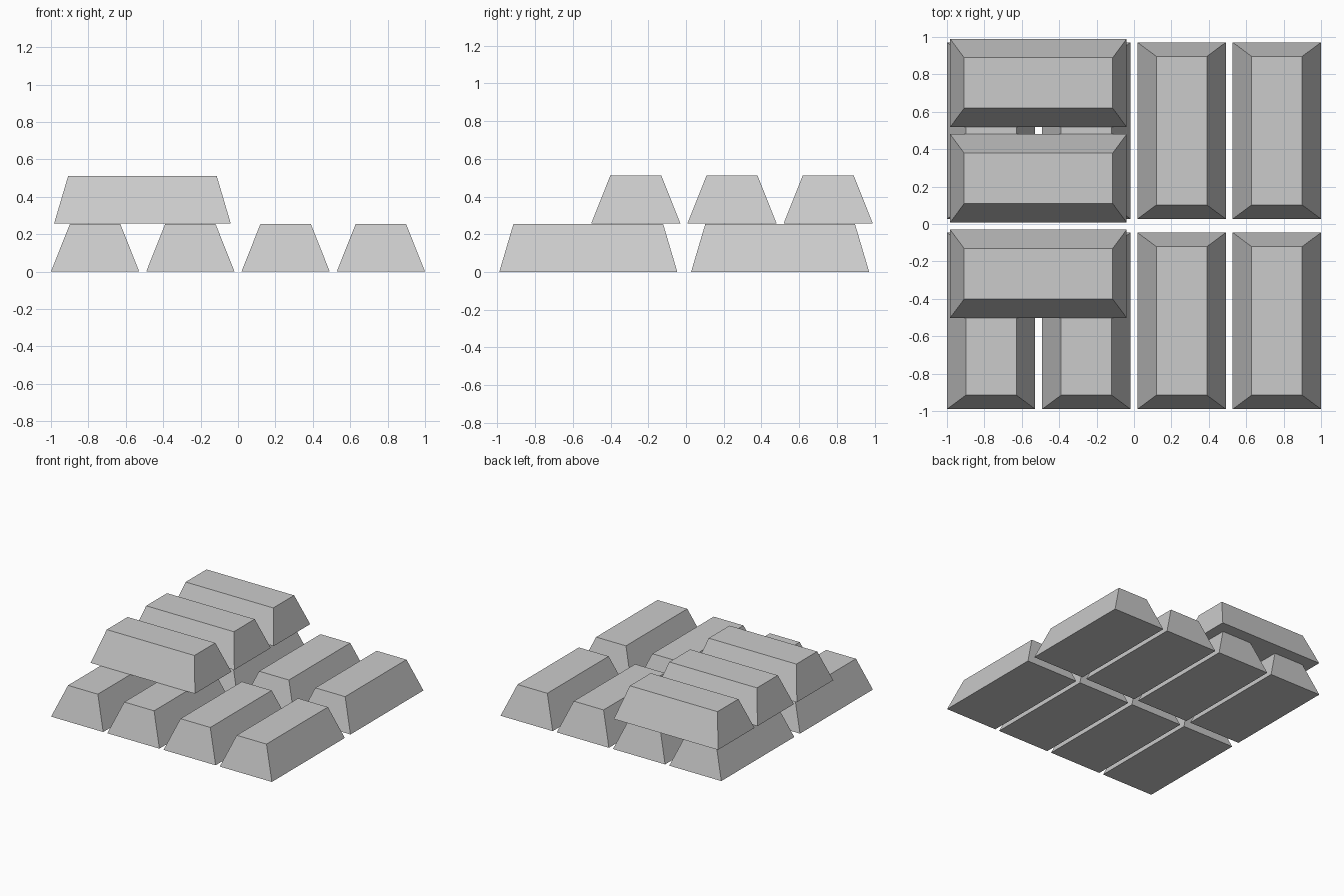
import bpy, bmesh, math
from mathutils import Matrix

if "Cube" in bpy.data.objects:
    bpy.data.objects.remove(bpy.data.objects["Cube"])

WIDTH, LENGTH, HEIGHT = 0.472, 0.944, 0.254
SIDE_INSET, END_INSET = 0.101, 0.075


def make_ingot_mesh():
    """Box whose top face is narrowed to form a cast bar, base at z = 0."""
    mesh = bpy.data.meshes.new("ingot")
    bm = bmesh.new()
    bmesh.ops.create_cube(bm, size=1)
    for v in bm.verts:
        top = v.co.z > 0
        v.co.x *= WIDTH - (2 * SIDE_INSET if top else 0)
        v.co.y *= LENGTH - (2 * END_INSET if top else 0)
        v.co.z = HEIGHT if top else 0
    bm.to_mesh(mesh)
    bm.free()
    return mesh


ingot = make_ingot_mesh()


def place(name, x, y, z, turned=False):
    obj = bpy.data.objects.new(name, ingot)
    obj.location = (x, y, z)
    obj.rotation_euler.z = math.pi / 2 if turned else 0
    bpy.context.collection.objects.link(obj)


# Bottom layer: two rows of four bars, lengthwise along y
for row, y in (("front", -0.518), ("back", 0.499)):
    for i in range(4):
        place(f"lower_{row}_ingot_{i + 1}", -0.764 + i * 0.5093, y, 0)

# Upper layer: three bars laid crosswise on the left side
for i, y in enumerate((-0.266, 0.244, 0.754)):
    place(f"upper_ingot_{i + 1}", -0.511, y, 0.258, turned=True)
